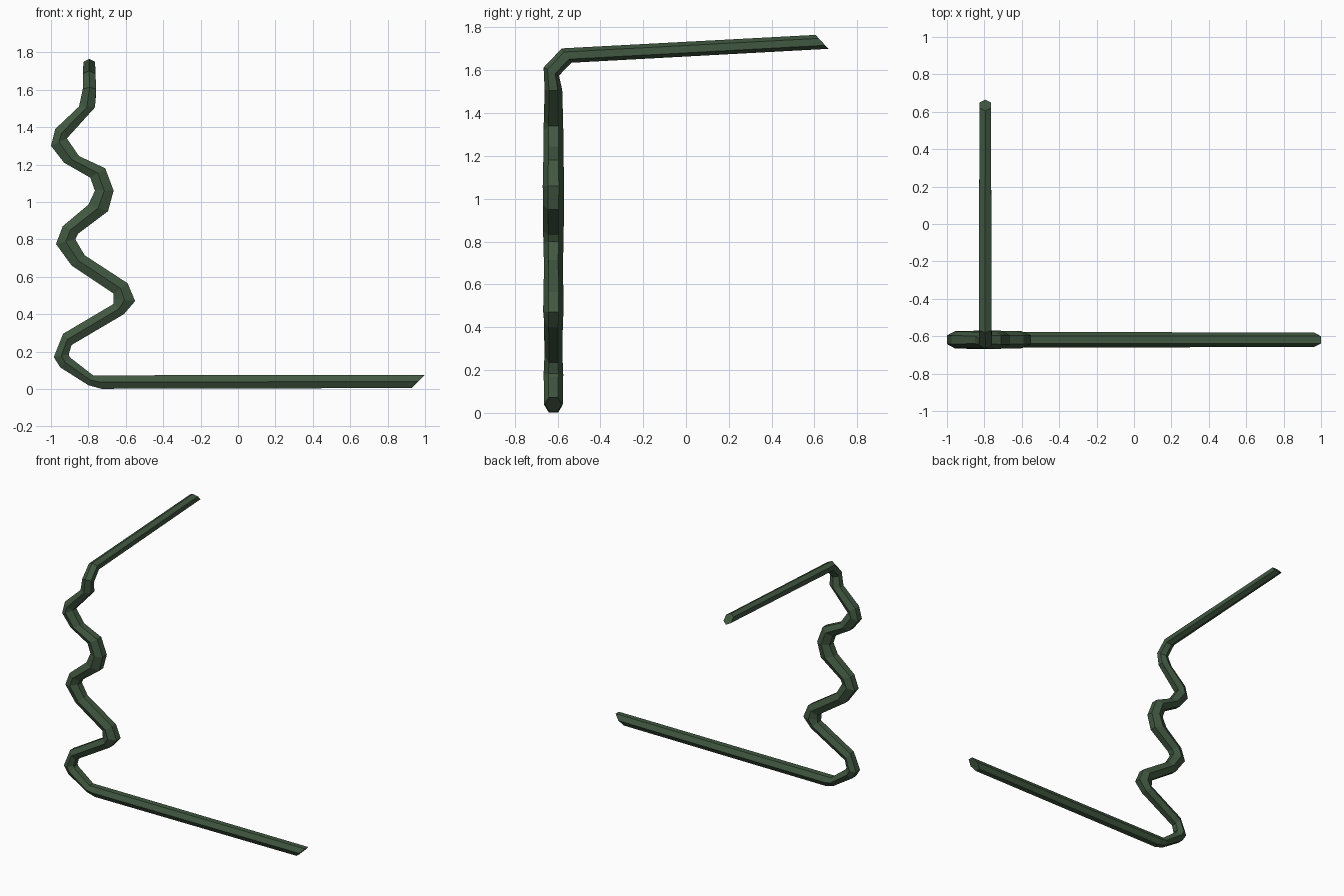
import bpy, bmesh
from mathutils import Vector

if "Cube" in bpy.data.objects:
    bpy.data.objects.remove(bpy.data.objects["Cube"])

green = bpy.data.materials.new("dark_green")
green.diffuse_color = (0.052, 0.095, 0.052, 1)
green.use_nodes = True
green.node_tree.nodes["Principled BSDF"].inputs["Base Color"].default_value = green.diffuse_color

CY = -0.619  # depth of the upright winding part


def sweep(name, rings):
    """Skin six-sided rings; each ring is centre, corner half-axis, flat half-axis."""
    bm = bmesh.new()
    loops = []
    for c, u, v in rings:
        loops.append([bm.verts.new(c + u * a + v * b) for a, b in
                      ((1, 0), (.5, 1), (-.5, 1), (-1, 0), (-.5, -1), (.5, -1))])
    for p, q in zip(loops, loops[1:]):
        for i in range(6):
            j = (i + 1) % 6
            bm.faces.new((p[i], p[j], q[j], q[i]))
    bm.faces.new(loops[0][::-1])
    bm.faces.new(loops[-1])
    bmesh.ops.recalc_face_normals(bm, faces=bm.faces)
    mesh = bpy.data.meshes.new(name)
    bm.to_mesh(mesh)
    bm.free()
    mesh.materials.append(green)
    obj = bpy.data.objects.new(name, mesh)
    bpy.context.collection.objects.link(obj)
    return obj


# Both edges of the ground bar and winding stem in the front view: left x, z, right x, z, half depth
outline = [
    (.93, .005, 1.0, .075, .038), (-.73, .001, -.74, .073, .043), (-.80, .02, -.775, .073, .044),
    (-.95, .115, -.90, .17, .045), (-.985, .17, -.905, .185, .046), (-.935, .295, -.89, .235, .042),
    (-.665, .455, -.61, .40, .044), (-.665, .48, -.55, .47, .048), (-.665, .51, -.59, .565, .047),
    (-.89, .66, -.82, .715, .044), (-.973, .775, -.87, .80, .047), (-.937, .87, -.855, .83, .048),
    (-.80, .985, -.695, .95, .049), (-.765, 1.06, -.665, 1.06, .05), (-.79, 1.13, -.71, 1.18, .048),
    (-.93, 1.21, -.85, 1.245, .046), (-1.0, 1.30, -.915, 1.34, .046), (-.977, 1.39, -.91, 1.345, .045),
    (-.85, 1.51, -.765, 1.505, .041),
]
rings = []
for lx, lz, rx, rz, d in outline:
    l, r = Vector((lx, CY, lz)), Vector((rx, CY, rz))
    rings.append(((l + r) / 2, Vector((0, d, 0)), (r - l) / 2))

# Top elbow and backward bar in the side view: outer y, z, inner y, z, centre x, half width
for oy, oz, iy, iz, x, w in [(-.665, 1.613, -.593, 1.575, -.794, .036),
                             (-.58, 1.702, -.535, 1.635, -.796, .034),
                             (.605, 1.765, .665, 1.70, -.795, .031)]:
    o, i = Vector((x, oy, oz)), Vector((x, iy, iz))
    rings.append(((o + i) / 2, (i - o) / 2, Vector((w, 0, 0))))

sweep("winding_stem", rings)
